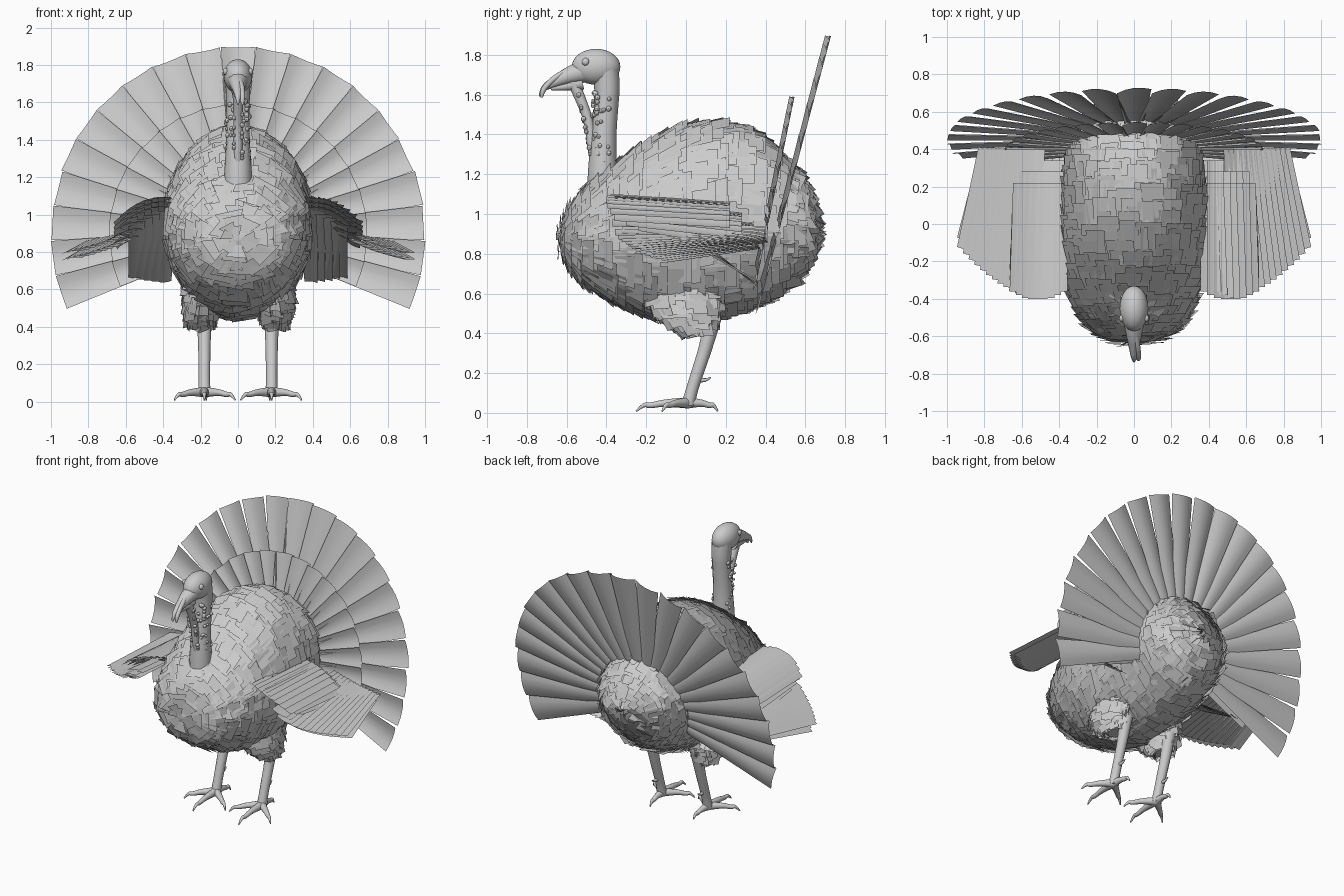
import bpy, bmesh, math, random
from mathutils import Vector

random.seed(4)
if "Cube" in bpy.data.objects:
    bpy.data.objects.remove(bpy.data.objects["Cube"])

grey = bpy.data.materials.new("pale grey")
grey.use_nodes = True
grey.diffuse_color = (0.6, 0.6, 0.6, 1)
grey.node_tree.nodes["Principled BSDF"].inputs["Base Color"].default_value = (0.6, 0.6, 0.6, 1)


def finish(ob, smooth=True):
    ob.data.materials.clear()
    ob.data.materials.append(grey)
    bpy.ops.object.select_all(action='DESELECT')
    ob.select_set(True)
    bpy.context.view_layer.objects.active = ob
    if smooth:
        bpy.ops.object.shade_smooth_by_angle(angle=math.radians(40))


def from_bmesh(name, bm, smooth=True):
    me = bpy.data.meshes.new(name)
    bm.to_mesh(me)
    bm.free()
    ob = bpy.data.objects.new(name, me)
    bpy.context.collection.objects.link(ob)
    finish(ob, smooth)


def tube(name, pts):
    """Tapered smooth tube; each point is x, y, z, radius."""
    cu = bpy.data.curves.new(name, 'CURVE')
    cu.dimensions = '3D'
    cu.bevel_depth = 1
    cu.bevel_resolution = 4
    cu.use_fill_caps = True
    cu.resolution_u = 6
    sp = cu.splines.new('NURBS')
    sp.points.add(len(pts) - 1)
    for p, (x, y, z, r) in zip(sp.points, pts):
        p.co = (x, y, z, 1)
        p.radius = r
    sp.order_u = 3
    sp.use_endpoint_u = True
    ob = bpy.data.objects.new(name, cu)
    bpy.context.collection.objects.link(ob)
    bpy.ops.object.select_all(action='DESELECT')
    ob.select_set(True)
    bpy.context.view_layer.objects.active = ob
    bpy.ops.object.convert(target='MESH')
    finish(bpy.context.view_layer.objects.active)


def ball(bm, centre, size, seg=12):
    made = bmesh.ops.create_uvsphere(bm, u_segments=seg, v_segments=seg // 2 + 2, radius=1)
    bmesh.ops.scale(bm, vec=size, verts=made["verts"])
    bmesh.ops.translate(bm, vec=centre, verts=made["verts"])


def blade(bm, root, tip, side, w0, w1, cup=0.01):
    """One cupped feather from root to tip, widening from w0 to w1."""
    root, tip, side = Vector(root), Vector(tip), Vector(side).normalized()
    up = side.cross(tip - root).normalized()
    rows = []
    for a in (0, 0.5, 1):
        mid, w = root.lerp(tip, a), w0 + (w1 - w0) * a
        rows.append([bm.verts.new(mid + side * w * k / 4 + up * cup * (0.5 - k * k / 4))
                     for k in (-2, -1, 0, 1, 2)])
    for r, q in zip(rows, rows[1:]):
        for i in range(4):
            bm.faces.new((r[i], r[i + 1], q[i + 1], q[i]))


def plumage(name, stations, row_step, length, density, width, ruffle=0.006):
    """Lofted core covered in shingled feathers; a station is centre, axis u, axis v."""
    last = len(stations) - 1

    def point(t, a):
        i = min(int(max(t, 0)), last - 1)
        c, u, v = (Vector(p).lerp(Vector(q), min(t - i, 1))
                   for p, q in zip(stations[i], stations[i + 1]))
        return c + u * math.sin(a) + v * math.cos(a), c, u.length + v.length

    def lifted(t, a, h):
        t = min(max(t, 0.02), last - 0.02)
        p, c, _ = point(t, a)
        n = (point(t + 0.02, a)[0] - point(t - 0.02, a)[0]).cross(
            point(t, a + 0.02)[0] - point(t, a - 0.02)[0])
        if n.dot(p - c) < 0:
            n = -n
        return p + n.normalized() * h

    bm = bmesh.new()
    seg = 32
    rings = [[bm.verts.new(point(i / 3, 2 * math.pi * k / seg)[0]) for k in range(seg)]
             for i in range(last * 3 + 1)]
    for r, q in zip(rings, rings[1:]):
        for k in range(seg):
            j = (k + 1) % seg
            bm.faces.new((r[k], r[j], q[j], q[k]))
    bm.faces.new(rings[0])
    bm.faces.new(rings[-1])
    bmesh.ops.recalc_face_normals(bm, faces=bm.faces)
    t, row = 0.0, 0
    while t < last - 0.2:
        size = point(t, 0)[2] / 2
        n = max(5, int(density * size))
        for k in range(n):
            a = 2 * math.pi * (k + row % 2 / 2 + random.uniform(-0.25, 0.25)) / n
            half = min(width / size / 2 * random.uniform(0.8, 1.15), 0.4)
            t0 = t + random.uniform(-0.1, 0.1)
            t1 = t0 + length * random.uniform(0.85, 1.15)
            b = a + random.uniform(-0.04, 0.04)
            h = random.uniform(0.012, 0.03)
            tilt = random.uniform(-ruffle, ruffle)
            quad = [lifted(t0, a - half, 0.004), lifted(t0, a + half, 0.004),
                    lifted(t1, b + half, h + tilt), lifted(t1, b - half, h - tilt)]
            bm.faces.new([bm.verts.new(p) for p in quad])
        t += row_step
        row += 1
    from_bmesh(name, bm, False)


def fore_aft(rows):
    """Stations along y from rows of y, low z, high z, half width."""
    return [((0, y, (lo + hi) / 2), (w, 0, 0), (0, 0, (hi - lo) / 2)) for y, lo, hi, w in rows]


# Body and ruffled rump
plumage("body", fore_aft([
    (-0.64, 0.86, 0.88, 0.02), (-0.62, 0.78, 0.97, 0.13), (-0.58, 0.71, 1.04, 0.22),
    (-0.49, 0.63, 1.14, 0.3), (-0.35, 0.55, 1.25, 0.35), (-0.2, 0.49, 1.36, 0.375),
    (0, 0.45, 1.45, 0.38), (0.2, 0.49, 1.46, 0.375), (0.36, 0.54, 1.41, 0.355),
    (0.48, 0.6, 1.3, 0.32), (0.6, 0.72, 1.14, 0.24)]), 0.3, 0.75, 75, 0.14)
plumage("rump", fore_aft([
    (0.46, 0.6, 1.3, 0.32), (0.54, 0.65, 1.23, 0.29), (0.61, 0.74, 1.12, 0.23),
    (0.645, 0.83, 1.02, 0.13), (0.66, 0.92, 0.94, 0.02)]), 0.35, 1.0, 75, 0.14, 0.028)

# Neck collar where feathers meet the bare skin
plumage("neck_collar", [((0, y, z), (r, 0, 0), (0, r, 0.55 * r)) for y, z, r in
                        [(-0.42, 1.2, 0.075), (-0.4, 1.18, 0.13), (-0.36, 1.14, 0.2)]],
        0.5, 0.9, 90, 0.08)

# Neck, head, wattle, beak and snood
tube("neck", [(0, -0.42, 1.05, 0.08), (0, -0.42, 1.2, 0.075), (0, -0.415, 1.38, 0.063),
              (0, -0.4, 1.55, 0.06), (0, -0.395, 1.65, 0.065), (0, -0.41, 1.75, 0.068)])
bm = bmesh.new()
ball(bm, (0, -0.452, 1.74), (0.077, 0.122, 0.09), 28)
from_bmesh("head", bm)
tube("wattle", [(0, -0.57, 1.67, 0.03), (0, -0.53, 1.58, 0.026), (0, -0.485, 1.46, 0.024),
                (0, -0.475, 1.34, 0.024), (0, -0.46, 1.22, 0.015)])
tube("upper_beak", [(0, -0.5, 1.72, 0.06), (0, -0.58, 1.7, 0.046), (0, -0.66, 1.665, 0.028),
                    (0, -0.725, 1.63, 0.014), (0, -0.735, 1.59, 0.005)])
tube("lower_beak", [(0, -0.52, 1.66, 0.036), (0, -0.6, 1.64, 0.024), (0, -0.68, 1.63, 0.008)])
tube("snood", [(0.005, -0.57, 1.735, 0.012), (0.018, -0.64, 1.7, 0.015),
               (0.024, -0.7, 1.65, 0.014), (0.024, -0.725, 1.61, 0.013),
               (0.024, -0.725, 1.585, 0.006)])
bm = bmesh.new()
for s in (-1, 1):
    ball(bm, (s * 0.066, -0.505, 1.765), (0.014, 0.019, 0.019))
from_bmesh("eyes", bm)
bm = bmesh.new()
for i in range(60):
    z, a = random.uniform(1.25, 1.62), random.uniform(-2, 2)
    r = random.uniform(0.009, 0.015)
    ball(bm, (0.061 * math.sin(a), -0.408 - 0.061 * math.cos(a), z), (r, r, r), 8)
for i in range(18):
    a, s = random.random(), random.choice((-1, 1))
    r = random.uniform(0.008, 0.014)
    ball(bm, (s * 0.022, -0.54 + 0.06 * a, 1.6 - 0.3 * a), (r, r, r), 8)
from_bmesh("neck_bumps", bm)


# Tail fan: two leaning rings of overlapping, slightly pleated feathers
def tail_ring(name, radius, base_y, lean, spread):
    bm = bmesh.new()
    count = 21
    step = math.radians(228) / count

    def fan_point(r, a):
        return Vector((r * math.cos(a), base_y + lean * r * math.sin(a), 0.9 + r * math.sin(a)))

    for i in range(count):
        a = math.radians(-24) + (i + 0.5) * step
        pleat = -0.12 if i <= count // 2 else 0.12
        side = Vector((-math.sin(a), lean * math.cos(a) + pleat, math.cos(a)))
        blade(bm, fan_point(0.2, a), fan_point(radius * random.uniform(0.99, 1.0), a), side,
              0.085, radius * step * spread, 0.018)
    from_bmesh(name, bm)


tail_ring("tail_feathers", 1.0, 0.455, 0.265, 0.98)
tail_ring("tail_coverts", 0.69, 0.395, 0.205, 1.08)

for s, label in ((1, "left"), (-1, "right")):
    # Wing: layered blades running fore and aft, stepping down and outward
    bm = bmesh.new()
    for layer in range(3):
        for i in range(7):
            a = i / 6
            x, z = 0.4 + 0.21 * a, 1.09 - 0.1 * a * a - 0.025 * layer
            front = -0.36 - 0.04 * math.sin(a * math.pi) + 0.06 * layer
            blade(bm, (s * x, 0.22 + 0.06 * layer, z - 0.04 - 0.03 * layer),
                  (s * (x + 0.01), front, z), (s, 0, -0.1 - 0.5 * a), 0.09, 0.11, 0.008)
    from_bmesh(label + "_wing_coverts", bm)
    bm = bmesh.new()
    for layer in range(2):
        for i in range(11):
            a = i / 10
            x0, x1 = 0.52 + 0.27 * a, 0.58 + 0.31 * a
            blade(bm, (s * x0, 0.4 - 0.04 * layer, 0.92 - 0.06 * a - 0.03 * layer),
                  (s * x1, -0.37 + 0.13 * a + 0.1 * a * a + 0.05 * layer,
                   0.95 - 0.15 * a ** 0.5 - 0.035 * layer),
                  (s, 0.3 * a, -0.3 + 0.15 * a), 0.09, 0.12, 0.01)
    from_bmesh(label + "_wing_flight_feathers", bm)
    bm = bmesh.new()
    for i in range(5):
        x = 0.38 + 0.04 * i
        blade(bm, (s * x, -0.15, 1.04 - 0.02 * i), (s * (x + 0.01), 0.36, 0.64 + 0.005 * i),
              (s, 0, -0.1), 0.09, 0.07, 0.006)
    from_bmesh(label + "_wing_inner_feathers", bm)

    # Thigh, shank, spur and toes
    plumage(label + "_thigh", [((s * x, y, z), (r, 0, 0), (0, d, 0)) for x, y, z, r, d in
                               [(0.18, 0, 0.68, 0.1, 0.2), (0.19, 0, 0.56, 0.1, 0.19),
                                (0.2, 0.02, 0.46, 0.085, 0.13), (0.2, 0.06, 0.395, 0.05, 0.06)]],
            0.3, 0.7, 90, 0.08, 0.015)
    tube(label + "_shank", [(s * 0.18, 0.14, 0.5, 0.045), (s * 0.18, 0.11, 0.36, 0.034),
                            (s * 0.18, 0.05, 0.18, 0.031), (s * 0.18, 0.025, 0.1, 0.03),
                            (s * 0.18, 0.01, 0.04, 0.034)])
    tube(label + "_spur", [(s * 0.18, 0.05, 0.17, 0.014), (s * 0.18, 0.1, 0.155, 0.01),
                           (s * 0.18, 0.125, 0.18, 0.003)])
    for name, dx, y in (("inner", -0.165, -0.12), ("middle", 0.0, -0.25),
                        ("outer", 0.16, -0.12), ("back", -0.01, 0.16)):
        path = [(0, 0.05, 0.028), (0.45, 0.052, 0.018), (0.75, 0.035, 0.014),
                (0.85, 0.045, 0.011), (1, 0.008, 0.004)]
        tube(label + "_" + name + "_toe",
             [(s * (0.18 + dx * a), 0.01 + (y - 0.01) * a, z, r) for a, z, r in path])
